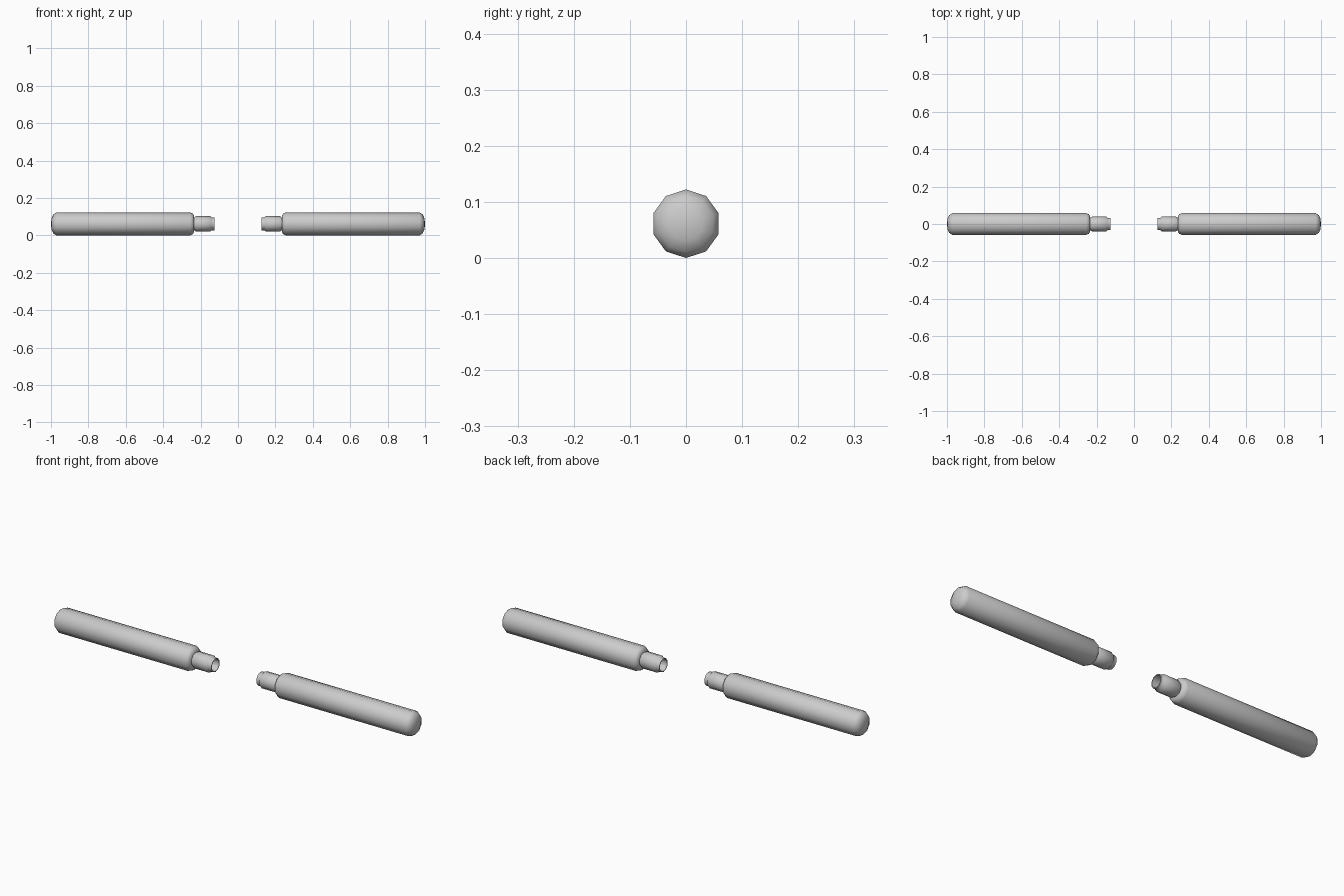
import bpy, bmesh, math

if "Cube" in bpy.data.objects:
    bpy.data.objects.remove(bpy.data.objects["Cube"])

SIDES = 10
AXIS_Z = 0.061


def lathe_x(name, profile, side):
    """Revolve (x, radius) points about the long axis; radius 0 closes to a pole."""
    bm = bmesh.new()
    rings = []
    for x, r in profile:
        if r == 0:
            rings.append([bm.verts.new((side * x, 0, AXIS_Z))])
            continue
        ring = []
        for i in range(SIDES):
            a = math.tau * i / SIDES + math.pi / 2
            ring.append(bm.verts.new((side * x, r * math.cos(a), AXIS_Z + r * math.sin(a))))
        rings.append(ring)
    for a, b in zip(rings, rings[1:]):
        for i in range(SIDES):
            j = (i + 1) % SIDES
            quad = [a[i % len(a)], a[j % len(a)], b[j % len(b)], b[i % len(b)]]
            bm.faces.new(list(dict.fromkeys(quad)))
    bmesh.ops.recalc_face_normals(bm, faces=bm.faces)
    mesh = bpy.data.meshes.new(name)
    bm.to_mesh(mesh)
    bm.free()
    obj = bpy.data.objects.new(name, mesh)
    bpy.context.collection.objects.link(obj)
    bpy.ops.object.select_all(action='DESELECT')
    obj.select_set(True)
    bpy.context.view_layer.objects.active = obj
    bpy.ops.object.shade_smooth_by_angle(angle=math.radians(50))
    return obj


# Grip with a domed outer end and a chamfered shoulder
grip = [(0.235, 0), (0.235, 0.045), (0.242, 0.055), (0.255, 0.061),
        (0.972, 0.061), (0.988, 0.050), (0.997, 0.030), (1.0, 0)]

# Hollow ferrule: neck, collar, stepped tip, then the bore
ferrule = [(0.24, 0.034), (0.232, 0.036), (0.225, 0.041), (0.148, 0.041),
           (0.141, 0.034), (0.125, 0.034), (0.125, 0.030), (0.21, 0.030), (0.21, 0)]

for side, label in ((-1, "left"), (1, "right")):
    lathe_x(label + "_grip", grip, side)
    lathe_x(label + "_ferrule", ferrule, side)
